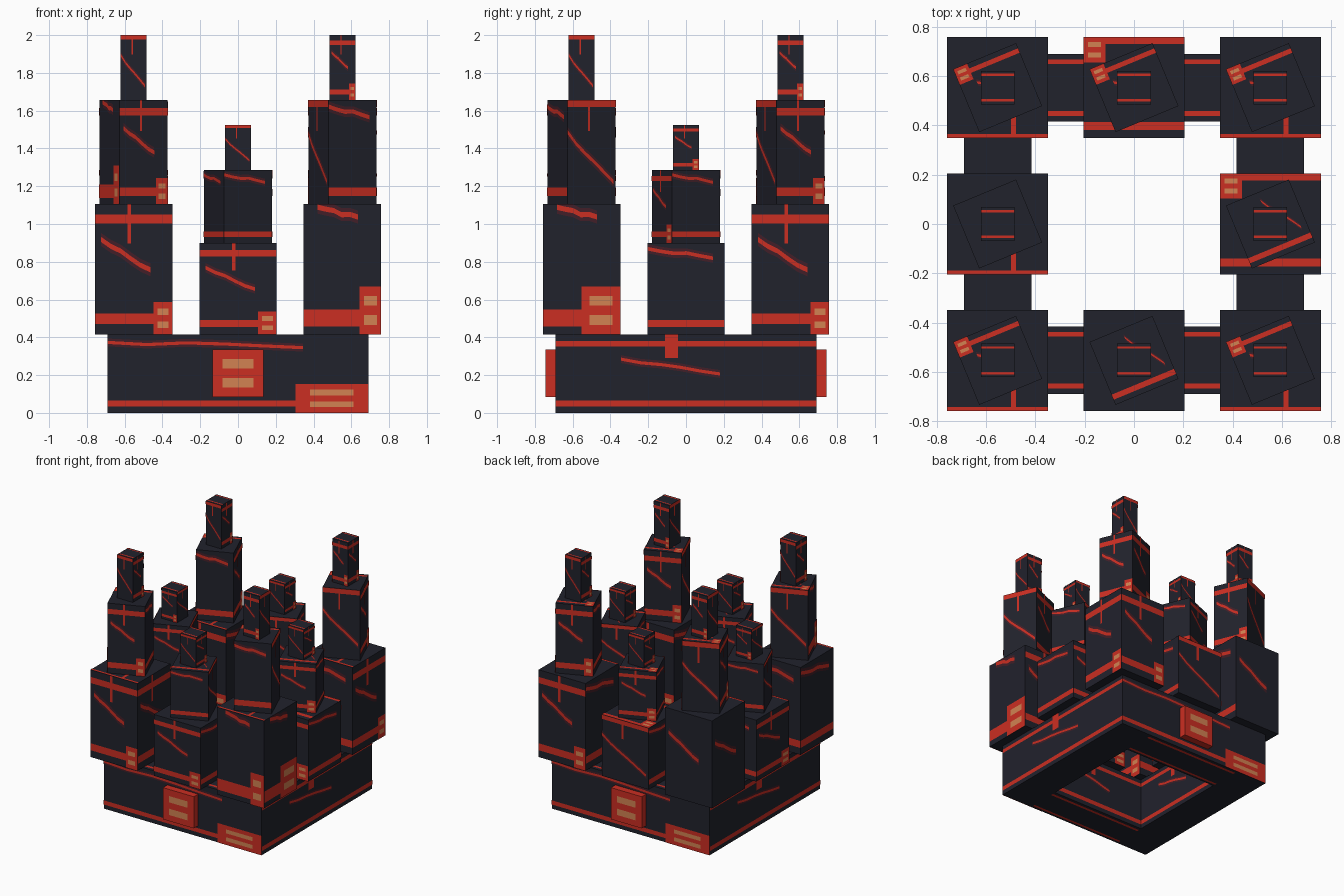
import bpy, bmesh, random
from math import radians
from mathutils import Vector, Matrix

cube = bpy.data.objects.get("Cube")
if cube:
    bpy.data.objects.remove(cube, do_unlink=True)
random.seed(4)


# --- materials ---
def linear(c):
    c /= 255
    return c / 12.92 if c <= 0.04045 else ((c + 0.055) / 1.055) ** 2.4


def material(name, *rgb):
    m = bpy.data.materials.new(name)
    m.use_nodes = True
    colour = (*[linear(c) for c in rgb], 1)
    m.diffuse_color = colour
    m.node_tree.nodes["Principled BSDF"].inputs["Base Color"].default_value = colour
    return m


MATERIALS = [material("charcoal stone", 33, 34, 44), material("maroon glow", 66, 31, 40),
             material("molten red", 203, 46, 34), material("amber", 210, 130, 82)]
STONE, MAROON, RED, AMBER = range(len(MATERIALS))
UP = Vector((0, 0, 1))
SIDES = [Vector((0, -1, 0)), Vector((1, 0, 0)), Vector((0, 1, 0)), Vector((-1, 0, 0))]


# --- painted motifs in face fractions, each a list of (colour, corner points) ---
def bar(left, low, right, high, colour=RED):
    return [(colour, [(left, low), (right, low), (right, high), (left, high)])]


def band(low, high):
    return bar(0, low, 1, high)


def slots(left, low, right, high):
    """Two amber slots inside an area."""
    inset, unit = (right - left) / 5, (high - low) / 5
    return [strip for row in (1, 3)
            for strip in bar(left + inset, low + unit * row,
                             right - inset, low + unit * (row + 1), AMBER)]


def buckle(*area):
    return bar(*area) + slots(*area)


def crack(left, start, right, end, width=0.02, segments=5):
    """Jagged ribbon with a wider dark glow beneath it."""
    points = []
    for i in range(segments + 1):
        t = i / segments
        points.append((left + (right - left) * t,
                       start + (end - start) * t + random.uniform(-width, width)))
    return [(colour, [(a, b - w), (c, d - w), (c, d + w), (a, b + w)])
            for colour, w in ((MAROON, width * 2.5), (RED, width))
            for (a, b), (c, d) in zip(points, points[1:])]


MOTIFS = dict(
    top_band=band(.85, .92), top_edge=band(.93, 1), low_band=band(.08, .16),
    heavy_band=band(.06, .19), low_edge=band(0, .04), drop=bar(.42, .7, .47, 1),
    post=bar(.63, 0, .68, .3), buckle=buckle(.76, 0, 1, .25), big_buckle=buckle(.72, 0, 1, .37),
    wide_buckle=buckle(.5, 0, 1, .37), corner_buckle=buckle(0, .75, .22, 1),
    slots=slots(0, 0, 1, 1), mid_crack=crack(.08, .74, .72, .5),
    top_crack=crack(.18, .96, .7, .91), long_crack=crack(0, .95, .85, .82),
    falling_crack=crack(0, .68, .95, .2), roof_crack=crack(.5, .85, .9, .3),
    wall_crack=crack(0, .9, .75, .84), low_crack=crack(.25, .67, .63, .5))

PATTERNS = {
    "S": "top_band drop low_band buckle mid_crack",
    "H": "heavy_band big_buckle top_crack",
    "W": "heavy_band wide_buckle top_crack",
    "C": "low_band long_crack",
    "F": "top_edge drop falling_crack",
    "P": "mid_crack",
    "r": "low_edge post",
    "b": "low_band top_edge corner_buckle",
    "u": "top_band corner_buckle low_crack",
    "d": "low_band roof_crack",
    "t": "top_band low_band",
    "q": "slots",
    "n": "low_band big_buckle wall_crack",
    "e": "top_band drop low_band low_crack",
    "l": "top_band low_band",
    "-": "",
}


# --- geometry helpers ---
def paint(bm, centre, normal, half_u, half_v, pattern):
    """Lay a pattern flush on the face with this centre, normal and half size."""
    upright = abs(normal.z) < 0.5
    u_axis = UP.cross(normal) if upright else Vector((1, 0, 0))
    v_axis = normal.cross(u_axis)
    for motif in PATTERNS[pattern].split():
        for colour, points in MOTIFS[motif]:
            verts = []
            for u, v in points:
                u, v = (min(max(t, 0), 1) * 2 - 1 for t in (u, v))
                verts.append(bm.verts.new(centre + u_axis * u * half_u + v_axis * v * half_v
                                          + normal * 0.0012 * colour))
            bm.faces.new(verts).material_index = colour


def finish(name, bm, location=(0, 0, 0), turn=0):
    mesh = bpy.data.meshes.new(name)
    bm.to_mesh(mesh)
    bm.free()
    for m in MATERIALS:
        mesh.materials.append(m)
    ob = bpy.data.objects.new(name, mesh)
    ob.location = location
    ob.rotation_euler.z = turn
    bpy.context.collection.objects.link(ob)


def block(name, x, y, half, bottom, top, sides, roof="-", turn=0, depth=None, colour=STONE):
    """Box whose four sides and roof carry the given patterns."""
    hx, hy, hz = half, depth or half, (top - bottom) / 2
    bm = bmesh.new()
    bmesh.ops.create_cube(bm, size=2, matrix=Matrix.Diagonal((hx, hy, hz, 1)))
    for f in bm.faces:
        f.material_index = colour
    for n, pattern in zip(SIDES, sides):
        out, wide = (hx, hy) if n.x else (hy, hx)
        paint(bm, n * out, n, wide, hz, pattern)
    paint(bm, UP * hz, UP, hx, hy, roof)
    finish(name, bm, (x, y, (bottom + top) / 2), turn)


# --- square ring foundation ---
OUTER, INNER, RIM = 0.69, 0.415, 0.415
bm = bmesh.new()
loops = [[bm.verts.new((n + SIDES[i - 1]) * r + UP * z) for i, n in enumerate(SIDES)]
         for r, z in ((OUTER, 0), (OUTER, RIM), (INNER, RIM), (INNER, 0))]
for low, high in zip(loops, loops[1:] + loops[:1]):
    for j in range(len(low)):
        bm.faces.new((low[j - 1], low[j], high[j], high[j - 1]))
middle, wall, lift = (OUTER + INNER) / 2, (OUTER - INNER) / 2, UP * RIM / 2
for n, pattern in zip(SIDES, "nene"):
    paint(bm, n * OUTER + lift, n, OUTER, RIM / 2, pattern)
    paint(bm, n * INNER + lift, -n, INNER, RIM / 2, "e")
    if n.y:
        paint(bm, n * middle + UP * RIM, UP, INNER, wall, "l")
        paint(bm, n * middle, -UP, INNER, wall, "l")
finish("foundation_ring", bm)

# plaques on the front and back walls
for name, side in (("front", -1), ("back", 1)):
    block(name + "_plaque", 0, side * 0.717, 0.135, 0.085, 0.335, "q-q-", depth=0.028, colour=RED)

# --- eight stepped towers: motifs of base, turned middle, spire (front, right, back, left) ---
POST = 0.553
TOWERS = [
    ("front_right", "SSCC", "SCFH", "FSFS", "r", "u"),
    ("front_middle", "SCSC", "CFSC", "FSFS", "-", "d"),
    ("front_left", "HWSC", "CFSF", "SFSF", "r", "u"),
    ("middle_left", "SCSC", "SCFC", "FSFS", "b", "d"),
    ("back_left", "CSSC", "FSSC", "SSFS", "r", "u"),
    ("back_middle", "SCFC", "FCSC", "FSFS", "b", "u"),
    ("back_right", "SCPP", "CSFS", "FSSF", "r", "u"),
    ("middle_right", "CSCS", "SFCF", "SFSF", "r", "-"),
]
for name, low, mid, tip, ledge, roof in TOWERS:
    x = POST * (name.endswith("left") - name.endswith("right"))
    y = POST * (name.startswith("back") - name.startswith("front"))
    step, shoulder, peak = (1.105, 1.657, 2.0) if x and y else (0.9, 1.285, 1.525)
    block(name + "_tower_base", x, y, 0.205, RIM, step, low, ledge)
    block(name + "_tower_middle", x, y, 0.138, step, shoulder, mid, roof, turn=radians(22.5))
    block(name + "_tower_spire", x, y, 0.068, shoulder, peak, tip, "t")
